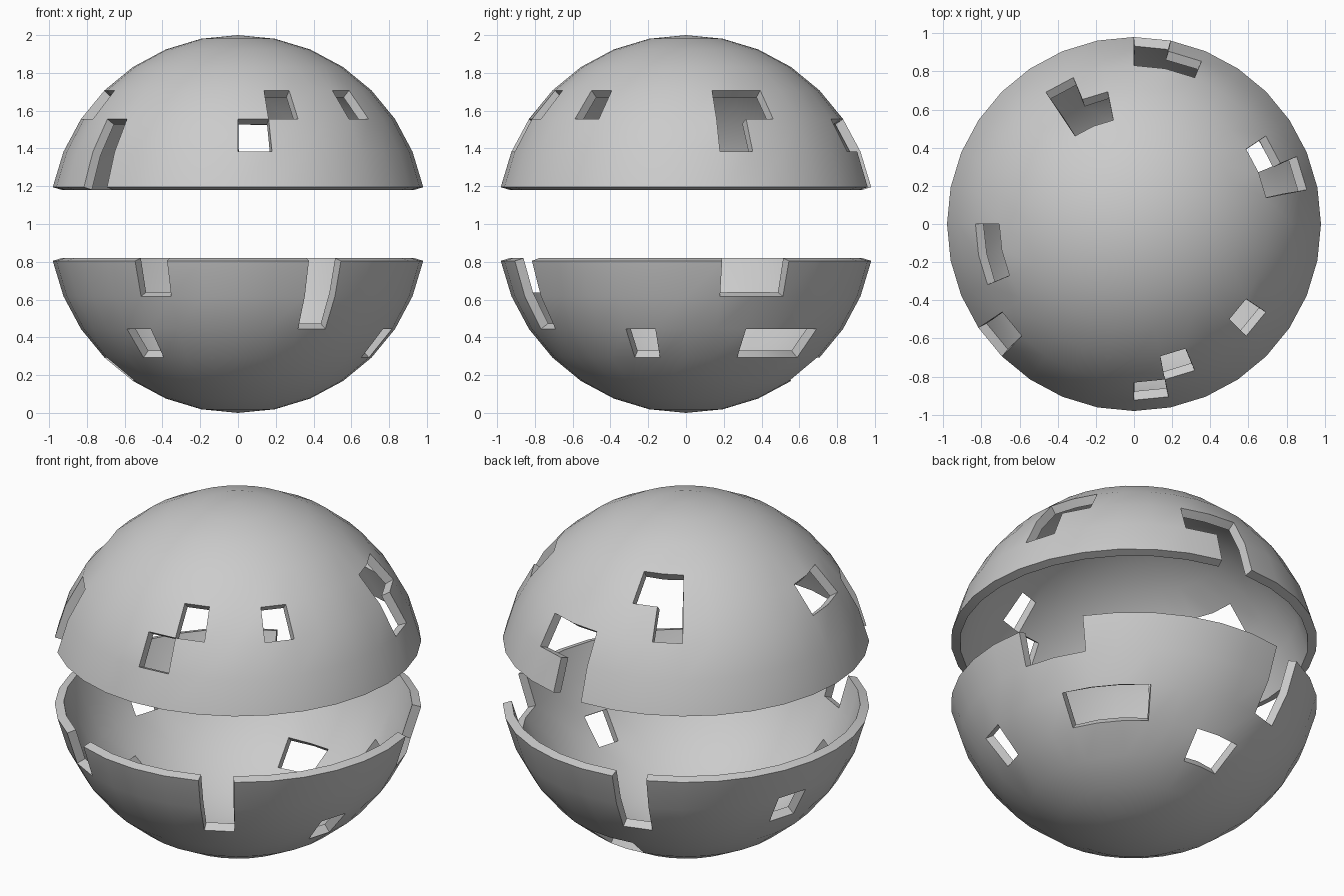
import bpy, bmesh
from math import sin, cos, pi

if "Cube" in bpy.data.objects:
    bpy.data.objects.remove(bpy.data.objects["Cube"])

SEG = 32
STEP = 2 * pi / SEG      # same angular step for segments and rings
TOP = SEG // 4           # ring index of the pole

# Missing panels: ring band -> segments (counted counter-clockwise from +x)
UPPER_HOLES = {1: [7, 19], 2: [1, 6, 7, 19, 24],
               3: [1, 2, 10, 16, 17, 25, 28], 4: [9, 10]}
LOWER_HOLES = {1: [1, 2, 9, 21, 26], 2: [9, 14, 26],
               3: [2, 3, 4, 20, 30], 4: [7, 8, 16]}


def shell(name, side, holes):
    """Dome from ring 1 to the pole, with panels left out, thickened inward."""
    bm = bmesh.new()
    rings = [[bm.verts.new((cos(k * STEP) * cos(j * STEP),
                            cos(k * STEP) * sin(j * STEP),
                            1 + side * sin(k * STEP))) for j in range(SEG)]
             for k in range(1, TOP)]
    pole = bm.verts.new((0, 0, 1 + side))
    for k in range(1, TOP):
        for j in range(SEG):
            if j in holes.get(k, []):
                continue
            n = (j + 1) % SEG
            low = rings[k - 1]
            if k == TOP - 1:
                face = [low[j], low[n], pole]
            else:
                face = [low[j], low[n], rings[k][n], rings[k][j]]
            bm.faces.new(face if side > 0 else face[::-1])
    loose = [v for v in bm.verts if not v.link_faces]
    bmesh.ops.delete(bm, geom=loose, context='VERTS')
    mesh = bpy.data.meshes.new(name)
    bm.to_mesh(mesh)
    bm.free()
    ob = bpy.data.objects.new(name, mesh)
    bpy.context.collection.objects.link(ob)

    # Wall thickness
    mod = ob.modifiers.new("wall", 'SOLIDIFY')
    mod.thickness = 0.05
    mod.offset = -1
    bpy.ops.object.select_all(action='DESELECT')
    ob.select_set(True)
    bpy.context.view_layer.objects.active = ob
    bpy.ops.object.modifier_apply(modifier=mod.name)
    bpy.ops.object.shade_smooth_by_angle(angle=pi / 6)


# Two halves separated by the open equator band
shell("upper_shell", 1, UPPER_HOLES)
shell("lower_shell", -1, LOWER_HOLES)
